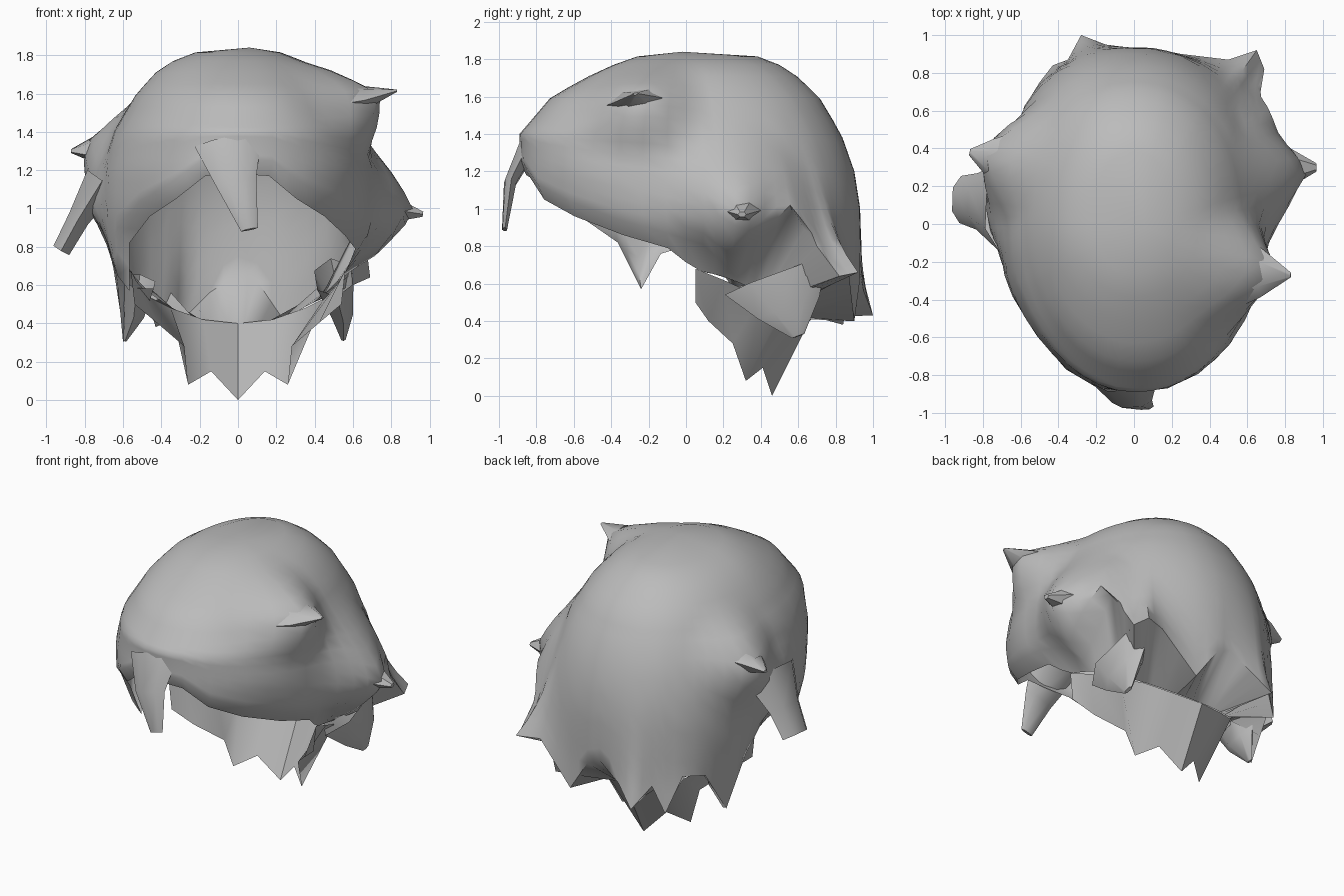
import bpy, bmesh, math
from mathutils import Vector

cube = bpy.data.objects.get("Cube")
if cube:
    bpy.data.objects.remove(cube, do_unlink=True)

mat = bpy.data.materials.new("hair_grey")
mat.use_nodes = True
GREY = (0.5, 0.5, 0.5, 1)
mat.diffuse_color = GREY
mat.node_tree.nodes["Principled BSDF"].inputs["Base Color"].default_value = GREY


def finish(name, bm, angle=40, recalc=True):
    if recalc:
        bmesh.ops.recalc_face_normals(bm, faces=bm.faces[:])
    me = bpy.data.meshes.new(name)
    bm.to_mesh(me)
    bm.free()
    me.materials.append(mat)
    ob = bpy.data.objects.new(name, me)
    bpy.context.collection.objects.link(ob)
    bpy.ops.object.select_all(action='DESELECT')
    ob.select_set(True)
    bpy.context.view_layer.objects.active = ob
    bpy.ops.object.shade_smooth_by_angle(angle=math.radians(angle))


def bridge(bm, a, b, closed=True):
    n = len(a)
    for i in range(n if closed else n - 1):
        j = (i + 1) % n
        bm.faces.new((a[i], b[i], b[j], a[j]))


# Horizontal sections of the head: z, half width, front depth, back depth
SECTIONS = [(1.82, .20, .24, .36), (1.80, .29, .32, .45), (1.72, .42, .50, .58),
            (1.60, .53, .72, .71), (1.40, .65, .89, .83), (1.20, .71, .88, .90),
            (1.00, .73, .85, .93), (0.80, .71, .80, .93), (0.30, .60, .80, .90)]


def section_point(ang, z):
    rows = SECTIONS
    z0 = min(max(z, rows[-1][0]), rows[0][0])
    for a, b in zip(rows, rows[1:]):
        if a[0] >= z0 >= b[0]:
            t = (a[0] - z0) / (a[0] - b[0])
            w, f, k = (a[i] + (b[i] - a[i]) * t for i in (1, 2, 3))
            break
    c, s = math.cos(ang), math.sin(ang)
    d = k if s > 0 else f
    # The right front is leaner than the rest
    power = 1.95 if s < 0 and c < 0 else 2.15
    r = ((abs(c) / w) ** power + (abs(s) / d) ** power) ** (-1 / power)
    return Vector((r * c, r * s, z))


# Peaks where the side locks grow out: centre, shift, radius
PEAKS = [((-.65, .35, 1.31), (-.20, .03, 0), .34),
         ((.68, .30, 1.02), (.25, 0, -.04), .42),
         ((.55, -.25, 1.57), (.24, -.02, .04), .34),
         ((-.71, .10, 1.05), (-.08, 0, 0), .3)]


def swell(p):
    q = p.copy()
    for centre, shift, radius in PEAKS:
        fall = max(0, 1 - (p - Vector(centre)).length / radius)
        q += Vector(shift) * fall ** 1.2
    return q


# Jagged lower rim of the cap, anticlockwise from the forehead
RIM = [(0, -.89, 1.26), (.18, -.87, 1.25), (.34, -.79, 1.13), (.5, -.62, 1.04),
       (.62, -.35, .94), (.68, -.1, .87), (.66, .09, .81), (.6, .23, .68),
       (.62, .4, .83), (.66, .57, .98), (.67, .7, .8),
       (.69, .82, .64), (.65, .92, .66), (.5, .87, .66), (.25, .9, .4),
       (.1, .93, .62), (0, .93, .66), (-.15, .95, .56), (-.28, 1.0, .43),
       (-.35, .87, .56), (-.43, .84, .38), (-.5, .75, .62), (-.58, .62, .6),
       (-.6, .42, .3), (-.63, .25, .62), (-.68, .1, .85), (-.71, -.02, .9),
       (-.69, -.14, .84), (-.63, -.25, .65), (-.63, -.38, .9), (-.51, -.59, 1.04),
       (-.36, -.77, 1.13), (-.19, -.87, 1.25)]
rim = []
for a, b in zip(map(Vector, RIM), map(Vector, RIM[1:] + RIM[:1])):
    rim += [a, (a + b) / 2]


def fold_point(p):
    # Inner edge: a thin lip at the front, a tucked underside at the back
    ang = math.atan2(p.y, p.x)
    c, s = math.cos(ang), math.sin(ang)
    lip = Vector((p.x * .9, p.y * .96, p.z - .08))
    r = 1 / math.hypot(c / .56, s / .66)
    tuck = Vector((r * c, r * s, .4 + .27 * c * c))
    t = min(max((p.y + .1) / .2, 0), 1)
    return lip.lerp(tuck, t)


# Cap: columns run from the crown down to the rim, then fold inward
bm = bmesh.new()
crown = bm.verts.new((.06, -.02, 1.84))
UPPER = (1.815, 1.77, 1.71, 1.65, 1.59, 1.53, 1.47)
STEPS = 9
columns = []
for p in rim:
    ang = math.atan2(p.y, p.x)
    pts = [swell(section_point(ang, z)) for z in UPPER]
    pull = p - section_point(ang, p.z)
    for k in range(1, STEPS):
        t = k / STEPS
        pts.append(swell(section_point(ang, 1.47 + (p.z - 1.47) * t)) + pull * t ** 3)
    pts += [p, fold_point(p)]
    columns.append([bm.verts.new(q) for q in pts])
rings = list(zip(*columns))
n = len(rim)
for i in range(n):
    bm.faces.new((crown, rings[0][i], rings[0][(i + 1) % n]))
for a, b in zip(rings, rings[1:]):
    bridge(bm, a, b)
finish("hair_cap", bm, 50)

# Nape: a pointed sheet hanging under the back of the cap
TOP = [(.56, .05, .68), (.53, .2, .62), (.45, .4, .53), (.35, .52, .48), (.18, .62, .42), (0, .66, .4)]
LOW = [(.54, .05, .5), (.42, .12, .4), (.28, .25, .28), (.26, .32, .08), (.14, .41, .15), (0, .46, 0)]


def mirrored(points):
    return points + [(-x, y, z) for x, y, z in points[-2::-1]]


bm = bmesh.new()
top = [bm.verts.new(p) for p in mirrored(TOP)]
low = [bm.verts.new(p) for p in mirrored(LOW)]
bridge(bm, top, low, closed=False)
finish("nape", bm, 50, recalc=False)


def tuft(name, base, mid, tip, wide, thick, across, blunt=.12):
    """Tapered six-sided lock following three points."""
    base, mid, tip, across = map(Vector, (base, mid, tip, across))
    along = (tip - base).normalized()
    u = (across - along * across.dot(along)).normalized()
    v = along.cross(u)
    bm = bmesh.new()
    loops = []
    for c, s in ((base, 1), (mid, .6), (tip, blunt)):
        loops.append([bm.verts.new(c + u * wide * s * math.cos(k * math.pi / 3)
                                   + v * thick * s * math.sin(k * math.pi / 3)) for k in range(6)])
    for a, b in zip(loops, loops[1:]):
        bridge(bm, a, b)
    bm.faces.new(loops[-1])
    finish(name, bm, 45)


# Loose locks
tuft("forehead_lock", (-.05, -.83, 1.36), (-.01, -.94, 1.14), (.06, -.97, .89), .18, .06, (1, 0, 0), .25)
tuft("upper_left_tuft", (.5, -.25, 1.56), (.67, -.26, 1.58), (.83, -.27, 1.615), .22, .1, (0, 1, .1), .06)
tuft("left_side_spike", (.7, .29, 1.01), (.84, .3, .99), (.965, .3, .97), .16, .11, (0, 1, 0), .14)
tuft("right_side_bump", (-.62, .33, 1.31), (-.76, .35, 1.31), (-.87, .38, 1.30), .18, .1, (0, 1, .3), .1)
tuft("right_side_lock", (-.7, .1, 1.16), (-.83, .12, .95), (-.92, .13, .785), .25, .11, (0, 1, 0), .5)
tuft("left_lower_lock", (.5, .48, .64), (.54, .55, .47), (.55, .6, .32), .29, .11, (0, 1, 0), .12)
tuft("right_lower_lock", (-.52, .36, .62), (-.54, .39, .45), (-.59, .42, .31), .2, .1, (0, 1, 0), .1)
